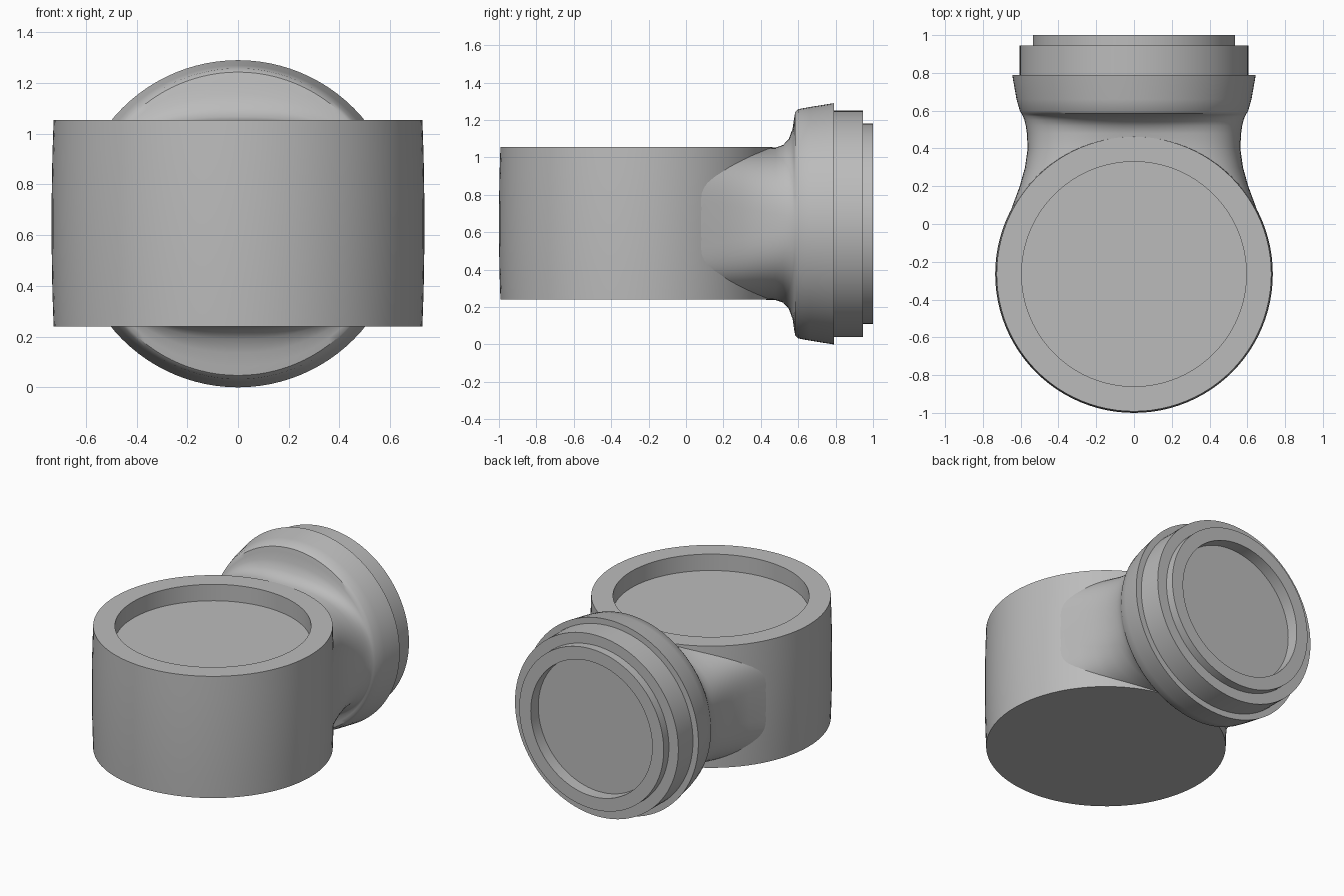
import bpy
import bmesh
import math

cube = bpy.data.objects.get("Cube")
if cube:
    bpy.data.objects.remove(cube, do_unlink=True)

SEGMENTS = 96
BODY_Y = -0.265     # centre of the upright drum
AXIS_Z = 0.645      # height of the outlet axis

grey = bpy.data.materials.new("plain grey")
grey.use_nodes = True
grey.diffuse_color = (0.5, 0.5, 0.5, 1)
grey.node_tree.nodes["Principled BSDF"].inputs["Base Color"].default_value = (0.5, 0.5, 0.5, 1)


def loft(name, rings):
    """Skin a list of closed rings and cap both ends."""
    bm = bmesh.new()
    loops = [[bm.verts.new(p) for p in ring] for ring in rings]
    for a, b in zip(loops, loops[1:]):
        for i in range(SEGMENTS):
            j = (i + 1) % SEGMENTS
            bm.faces.new((a[i], a[j], b[j], b[i]))
    bm.faces.new(loops[0])
    bm.faces.new(loops[-1])
    bmesh.ops.recalc_face_normals(bm, faces=bm.faces)
    mesh = bpy.data.meshes.new(name)
    bm.to_mesh(mesh)
    bm.free()
    mesh.materials.append(grey)
    obj = bpy.data.objects.new(name, mesh)
    bpy.context.collection.objects.link(obj)
    bpy.ops.object.select_all(action="DESELECT")
    obj.select_set(True)
    bpy.context.view_layer.objects.active = obj
    bpy.ops.object.shade_smooth_by_angle(angle=math.radians(35))
    return obj


def angles():
    return [2 * math.pi * i / SEGMENTS for i in range(SEGMENTS)]


def drum_ring(r, z):
    return [(r * math.cos(t), BODY_Y + r * math.sin(t), z) for t in angles()]


def outlet_ring(y, half_x, half_z, power=2):
    """Rounded-box outline across the outlet axis; power 2 is an ellipse."""
    def bend(v):
        return math.copysign(abs(v) ** (2 / power), v)
    return [(half_x * bend(math.cos(t)), y, AXIS_Z + half_z * bend(math.sin(t)))
            for t in angles()]


# Slightly bulged drum with a shallow round recess in its top
drum_profile = [(0.727, 0.24), (0.732, 0.38), (0.735, 0.56), (0.735, 0.73),
                (0.732, 0.91), (0.727, 1.055), (0.595, 1.055), (0.595, 0.945)]
loft("drum_body", [drum_ring(r, z) for r, z in drum_profile])

# Neck that flares into the round collar
neck = [(0.0, 0.675, 0.395, 5), (0.1, 0.642, 0.4, 4.5), (0.2, 0.605, 0.402, 4),
        (0.3, 0.577, 0.404, 3.5), (0.4, 0.563, 0.405, 3), (0.48, 0.567, 0.408, 2.7),
        (0.52, 0.573, 0.422, 2.5), (0.55, 0.58, 0.455, 2.3), (0.57, 0.588, 0.51, 2.1),
        (0.578, 0.592, 0.565, 2), (0.584, 0.595, 0.598, 2), (0.6, 0.605, 0.613, 2),
        (0.66, 0.622, 0.624, 2)]
# Collar, two steps and the recessed end
collar = [(0.79, 0.645), (0.79, 0.605), (0.945, 0.605), (0.945, 0.535),
          (1.0, 0.535), (1.0, 0.45), (0.92, 0.45)]
outlet = loft("outlet_neck", [outlet_ring(*s) for s in neck]
              + [outlet_ring(y, r, r) for y, r in collar])

# Keep the neck out of the drum recess
cutter = loft("recess_cutter", [drum_ring(0.65, 0.9), drum_ring(0.65, 1.2)])
cutter.hide_render = True
cutter.hide_set(True)
cut = outlet.modifiers.new("clear_recess", "BOOLEAN")
cut.operation = "DIFFERENCE"
cut.solver = "EXACT"
cut.object = cutter
